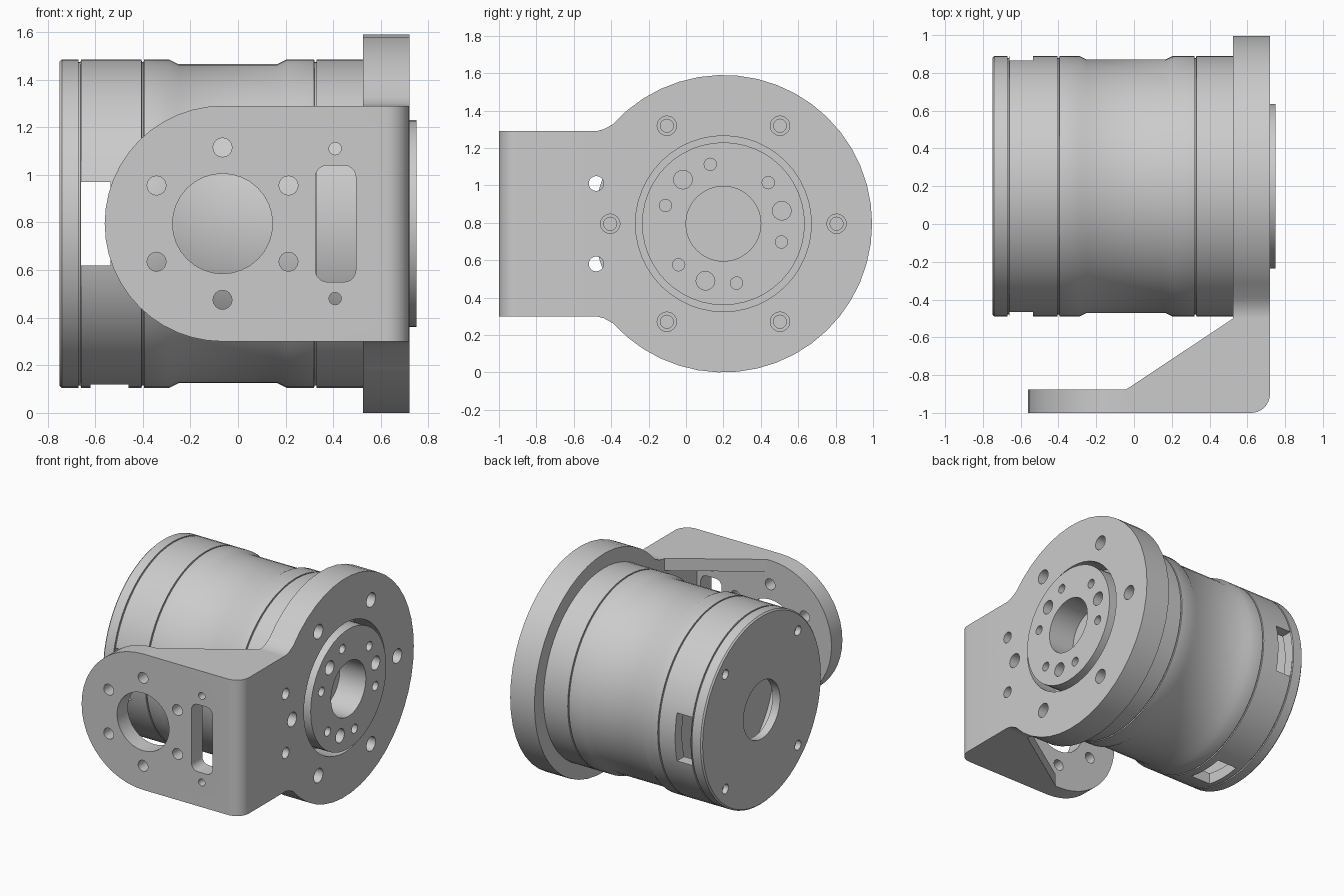
import bpy, bmesh
from math import sin, cos, pi, radians

cube = bpy.data.objects.get("Cube")
if cube:
    bpy.data.objects.remove(cube, do_unlink=True)

CY, CZ = 0.2, 0.795          # motor axis
PX = -0.065                  # centre of the mounting face
HALF = 0.495                 # half height of the bracket arm


def place(axis, t, p, q):
    return {"x": (t, p, q), "y": (p, t, q), "z": (p, q, t)}[axis]


def finish(name, bm):
    bmesh.ops.remove_doubles(bm, verts=bm.verts, dist=1e-5)
    bmesh.ops.recalc_face_normals(bm, faces=bm.faces)
    mesh = bpy.data.meshes.new(name)
    bm.to_mesh(mesh)
    bm.free()
    obj = bpy.data.objects.new(name, mesh)
    bpy.context.collection.objects.link(obj)
    return obj


def lathe(name, profile, centre, axis="x", n=48):
    """Revolve (position, radius) pairs; the ends close on the axis."""
    bm = bmesh.new()
    rings = []
    for t, r in profile:
        if r == 0:
            rings.append([bm.verts.new(place(axis, t, *centre))] * n)
        else:
            rings.append([bm.verts.new(place(axis, t, centre[0] + r * cos(2 * pi * i / n),
                                             centre[1] + r * sin(2 * pi * i / n)))
                          for i in range(n)])
    for a, b in zip(rings, rings[1:]):
        for i in range(n):
            j = (i + 1) % n
            bm.faces.new(list(dict.fromkeys((a[i], a[j], b[j], b[i]))))
    return finish(name, bm)


def prism(name, points, lo, hi, axis):
    """Extrude an outline along an axis."""
    bm = bmesh.new()
    face = bm.faces.new([bm.verts.new(place(axis, lo, *p)) for p in points])
    ext = bmesh.ops.extrude_face_region(bm, geom=[face])
    verts = [g for g in ext["geom"] if isinstance(g, bmesh.types.BMVert)]
    bmesh.ops.translate(bm, verts=verts, vec=place(axis, hi - lo, 0, 0))
    return finish(name, bm)


def rect(a0, a1, b0, b1):
    return [(a0, b0), (a1, b0), (a1, b1), (a0, b1)]


def arc(cx, cy, r, start, end, n):
    angles = [radians(start + (end - start) * i / n) for i in range(n + 1)]
    return [(cx + r * cos(a), cy + r * sin(a)) for a in angles]


def boolean(target, tool, operation="DIFFERENCE"):
    mod = target.modifiers.new("boolean", "BOOLEAN")
    mod.operation = operation
    mod.solver = "EXACT"
    mod.object = tool
    tool.hide_render = True
    bpy.context.view_layer.objects.active = target
    bpy.ops.object.modifier_apply(modifier=mod.name)
    bpy.data.objects.remove(tool, do_unlink=True)


def drill(target, centre, r, lo, hi, axis="x", n=16):
    boolean(target, lathe("drill", [(lo, 0), (lo, r), (hi, r), (hi, 0)], centre, axis, n))


def polar(r, degrees, centre=(CY, CZ)):
    return (centre[0] + r * cos(radians(degrees)), centre[1] + r * sin(radians(degrees)))


# Motor housing with a hollow rear end, waist and seam grooves
R = 0.69
profile = [(-0.42, 0), (-0.42, 0.61), (-0.69, 0.61), (-0.69, 0.21), (-0.75, 0.21),
           (-0.75, R - 0.01), (-0.74, R)]


def seam(x):
    return [(x - 0.005, R), (x - 0.004, R - 0.01), (x + 0.004, R - 0.01), (x + 0.005, R)]


profile += seam(-0.665) + seam(-0.4)
profile += [(-0.29, R), (-0.25, R - 0.02), (0.165, R - 0.02), (0.205, R)]
profile += seam(0.325) + [(0.54, R), (0.54, 0)]
housing = lathe("motor_housing", profile, (CY, CZ), n=64)

# Cable windows on the front, back and underside
boolean(housing, prism("window", rect(-1, 2, 0.62, 0.97), -0.66, -0.535, "x"))
boolean(housing, prism("window", rect(0.06, 0.34, 0, 0.4), -0.62, -0.46, "x"))
for k in range(4):
    drill(housing, polar(0.59, 45 + 90 * k), 0.035, -0.8, -0.71)

# Output rotor with its bolt circle
rotor = lathe("output_rotor", [(0.5, 0), (0.5, 0.435), (0.75, 0.435), (0.75, 0.2),
                               (0.52, 0.2), (0.52, 0)], (CY, CZ))
for k in range(6):
    drill(rotor, polar(0.325, 42.5 + 60 * k), 0.033, 0.66, 0.8)
for k in range(3):
    drill(rotor, polar(0.32, 12.5 + 120 * k), 0.05, 0.66, 0.8)

# Bracket: L-shaped arm with gussets
arm = [(PX, -1)] + arc(0.62, -0.9, 0.1, -90, 0, 8)
arm += [(0.72, -0.5), (0.525, -0.5), (-0.04, -0.875), (PX, -0.875)]
bracket = prism("mounting_bracket", arm, CZ - HALF, CZ + HALF, "z")
boolean(bracket, prism("pocket", rect(-0.5, 0.525, -0.875, -0.3),
                       CZ - HALF + 0.09, CZ + HALF - 0.09, "z"))

# Rounded end of the mounting face
tongue = arc(PX, CZ, HALF, 90, 270, 24) + [(0, CZ - HALF), (0, CZ + HALF)]
boolean(bracket, prism("tongue", tongue, -1, -0.875, "y"), "UNION")

# Round flange that blends into the arm
neck = [(-0.55, HALF), (-0.48, HALF), (-0.44, HALF + 0.01)]
outline = [(y, CZ + z) for y, z in neck]
outline += arc(CY, CZ, 0.795, 138, -138, 36)
outline += [(y, CZ - z) for y, z in reversed(neck)]
boolean(bracket, prism("flange", outline, 0.525, 0.72, "x"), "UNION")
drill(bracket, (CY, CZ), 0.47, 0.4, 0.8, n=48)

# Counterbored flange screws and arm holes
for k in range(6):
    boolean(bracket, lathe("counterbore", [(0.57, 0), (0.57, 0.035), (0.65, 0.035),
                                           (0.65, 0.052), (0.8, 0.052), (0.8, 0)],
                           polar(0.605, 60 * k), n=16))
for side in (-1, 1):
    drill(bracket, (-0.48, CZ + side * 0.215), 0.04, 0.4, 0.8)
    drill(bracket, (0.408, CZ + side * 0.315), 0.026, -1.1, -0.8, "y")

# Mounting face: bore, bolt circle and rounded slot
drill(bracket, (PX, CZ), 0.21, -1.1, -0.8, "y", 32)
for k in range(6):
    drill(bracket, polar(0.32, 30 + 60 * k, (PX, CZ)), 0.04, -1.1, -0.8, "y")
slot = []
for cx, cz, start in ((0.445, 0.99, 0), (0.375, 0.99, 90), (0.375, 0.6, 180), (0.445, 0.6, 270)):
    slot += arc(cx, cz, 0.05, start, start + 90, 5)
boolean(bracket, prism("slot", slot, -1.1, -0.8, "y"))

# Smooth shading with crisp edges
bpy.ops.object.select_all(action="DESELECT")
for obj in (housing, rotor, bracket):
    obj.select_set(True)
    bpy.context.view_layer.objects.active = obj
bpy.ops.object.shade_smooth_by_angle(angle=radians(30))
